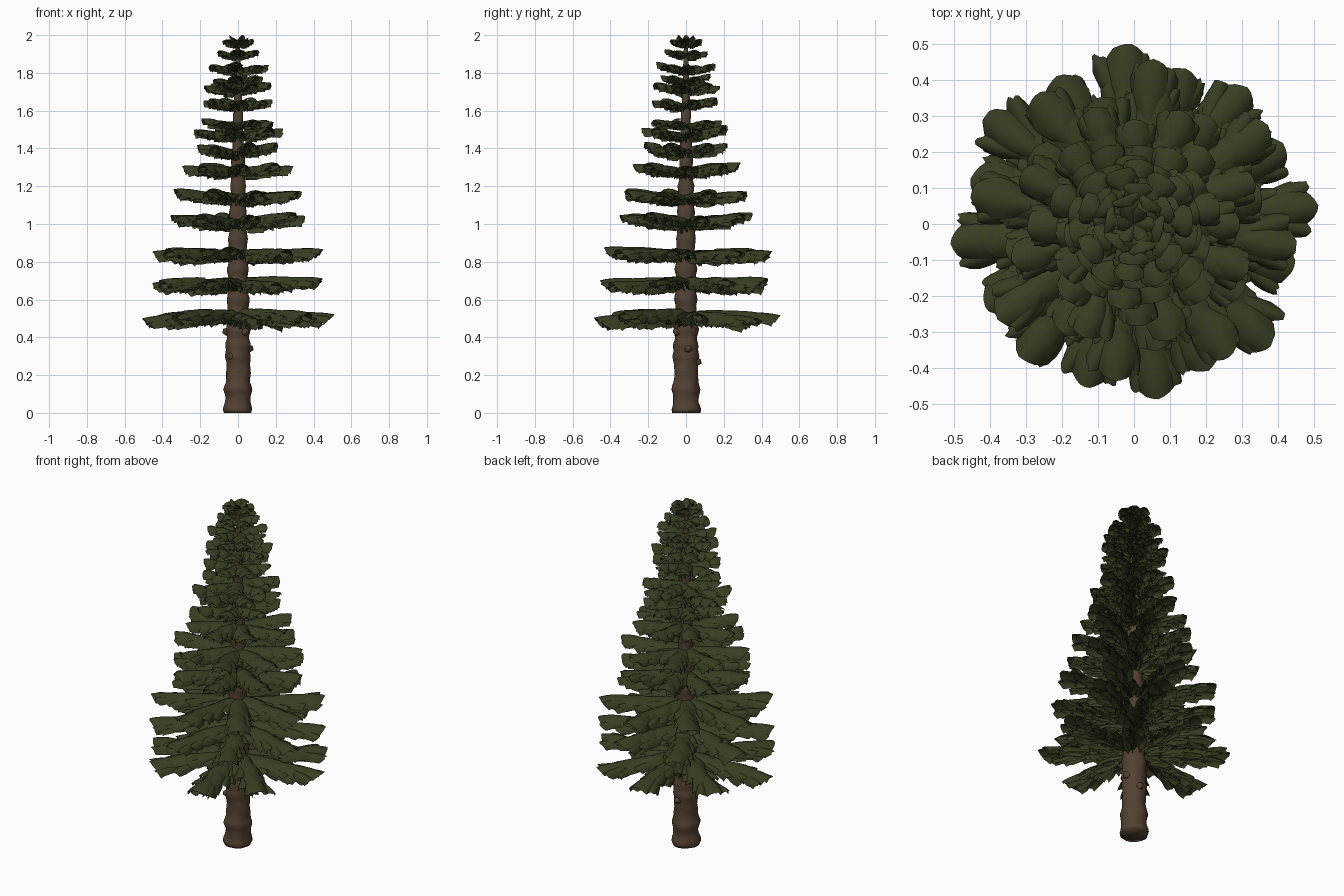
import bpy, bmesh, math, random
from mathutils import Matrix, Vector, noise

if "Cube" in bpy.data.objects:
    bpy.data.objects.remove(bpy.data.objects["Cube"])

random.seed(7)
rnd = random.uniform


def material(name, rgb):
    m = bpy.data.materials.new(name)
    m.diffuse_color = (*rgb, 1)
    m.use_nodes = True
    m.node_tree.nodes["Principled BSDF"].inputs["Base Color"].default_value = m.diffuse_color
    return m


GREEN = material("needle green", (0.039, 0.049, 0.016))
BARK = material("bark brown", (0.088, 0.054, 0.032))


def finish(bm, name, mat):
    me = bpy.data.meshes.new(name)
    bm.to_mesh(me)
    bm.free()
    me.materials.append(mat)
    ob = bpy.data.objects.new(name, me)
    bpy.context.collection.objects.link(ob)
    for p in me.polygons:
        p.use_smooth = True
    return ob


# Trunk: knobbly tapering lathe with ring swellings
def trunk():
    bm = bmesh.new()
    n, rows, rings = 24, 110, []
    for i in range(rows + 1):
        z = 1.95 * i / rows
        r = 0.069 - 0.024 * z if z < 1.0 else 0.045 - 0.036 * (z - 1.0)
        swell = 0.0
        for c in (0.02, 0.125, 0.30, 0.36, 0.44, 0.6, 0.76, 0.92, 1.06, 1.2, 1.34, 1.46, 1.58):
            swell += 0.13 * math.exp(-((z - c) / 0.022) ** 2)
        ring = []
        for k in range(n):
            a = math.tau * k / n
            p = Vector((math.cos(a), math.sin(a), z * 12))
            rr = r * (1 + swell + 0.10 * noise.noise(p * 1.6))
            ring.append(bm.verts.new((rr * math.cos(a), rr * math.sin(a), z)))
        rings.append(ring)
    for a, b in zip(rings, rings[1:]):
        for k in range(n):
            bm.faces.new((a[k], a[(k + 1) % n], b[(k + 1) % n], b[k]))
    bm.faces.new(rings[0][::-1])
    bm.faces.new(rings[-1])
    # short stubs of lost branches
    for a, z in ((1.4, 0.27), (-2.2, 0.3), (0.2, 0.34), (3.0, 0.43), (-0.9, 0.43)):
        m = (Matrix.Rotation(a, 4, 'Z') @ Matrix.Translation((0.06, 0, z))
             @ Matrix.Rotation(math.radians(80), 4, 'Y'))
        bmesh.ops.create_cone(bm, cap_ends=True, segments=8, radius1=0.03,
                              radius2=0.012, depth=0.04, matrix=m)
    finish(bm, "trunk", BARK)


# One needle pad: thin sheet arched across its width, blunt ragged tip
def pad(bm, m, length, width, drop, ragged=0.1):
    nu, nv = 5, 6
    grid = []
    for i in range(nu + 1):
        u = i / nu
        half = width / 2 * (0.45 + 0.55 * math.sin(min(1, u * 1.8) * math.pi / 2))
        half *= 1 - 0.15 * max(0, u - 0.6) / 0.4
        row = []
        for j in range(nv + 1):
            v = 2 * j / nv - 1
            x = u * length - 0.17 * length * v * v * u ** 3
            if i == nu:
                x -= rnd(0, ragged) * length
            y, z = v * half, -drop * v * v - 0.5 * drop * u ** 3
            if abs(v) > 0.99:
                z -= rnd(0, 0.4) * drop
                y *= rnd(0.92, 1.08)
            row.append(bm.verts.new(m @ Vector((x, y, z))))
        grid.append(row)
    for a, b in zip(grid, grid[1:]):
        for j in range(nv):
            bm.faces.new((a[j], b[j], b[j + 1], a[j + 1]))


def place(x, y, z, yaw, pitch, roll=0):
    return (Matrix.Translation((x, y, z)) @ Matrix.Rotation(yaw, 4, 'Z')
            @ Matrix.Rotation(-pitch, 4, 'Y') @ Matrix.Rotation(roll, 4, 'X'))


# One bough: overlapping centre pads, splayed side pads and flat under tufts
def bough(bm, base, R, thick):
    w = 0.07 + 0.10 * R
    step = 4 if R > 0.25 else 3
    for i in range(step):
        s = 0.63 * R * i / (step - 1)
        L = R - s if i == step - 1 else 0.40 * R
        pad(bm, base @ place(s, rnd(-.006, .006), thick * rnd(.28, .42), rnd(-.06, .06), rnd(0, .04)),
            L, w * rnd(0.92, 1.05), thick * 0.4, 0.03)
    for side in (-1, 1):
        for i in range(step):
            s = R * (0.12 + 0.52 * i / (step - 1))
            pad(bm, base @ place(s, side * w * 0.15, thick * rnd(-.05, .2), side * rnd(0.2, 0.42),
                                 rnd(-.08, .06), -side * 0.2),
                min(0.34 * R, 0.95 * (R - s)), w * 0.55, thick * 0.35)
    for i in range(step * 2 + 1):
        s = R * rnd(0.1, 0.64)
        side = rnd(-1, 1)
        pad(bm, base @ place(s, side * w * 0.25, thick * rnd(-.3, 0), side * 0.4, rnd(-.08, .1), rnd(-.3, .3)),
            0.28 * R, w * 0.42, thick * 0.3)


# Tiers: (height at trunk, radius, upward tilt, thickness, boughs, first angle)
TIERS = [(0.518, 0.515, -0.02, 0.072, 8, 6), (0.685, 0.475, 0.0, 0.068, 8, 28),
         (0.835, 0.465, 0.035, 0.065, 8, 36), (0.995, 0.37, 0.12, 0.062, 8, 12),
         (1.125, 0.36, 0.12, 0.058, 8, 20), (1.27, 0.30, 0.12, 0.055, 8, 0),
         (1.365, 0.235, 0.2, 0.052, 7, 30), (1.455, 0.25, 0.18, 0.048, 7, 8),
         (1.515, 0.20, 0.13, 0.036, 7, 40), (1.62, 0.19, 0.18, 0.042, 7, 15),
         (1.70, 0.19, 0.18, 0.040, 7, 35), (1.805, 0.17, 0.22, 0.034, 7, 5),
         (1.745, 0.14, 0.22, 0.032, 6, 22), (1.885, 0.12, 0.27, 0.032, 6, 25),
         (1.94, 0.09, 0.35, 0.028, 6, 50)]

trunk()
twigs = bmesh.new()
for t, (z, R, tilt, thick, n, first) in enumerate(TIERS):
    bm = bmesh.new()
    for k in range(n):
        ang = math.tau * k / n + math.radians(first) + rnd(-0.04, 0.04)
        r = R * rnd(0.95, 1.01) if k % 4 else R
        base = place(0, 0, z + rnd(-.01, .01), ang, tilt + rnd(-.03, .03))
        bough(bm, base, r, thick)
        # woody twig carrying the bough
        m = base @ Matrix.Translation((r * 0.3, 0, 0)) @ Matrix.Rotation(math.pi / 2, 4, 'Y')
        bmesh.ops.create_cone(twigs, cap_ends=True, segments=6, radius1=0.012 * (0.4 + R),
                              radius2=0.003, depth=r * 0.6, matrix=m)
    for v in bm.verts:
        v.co.z = min(v.co.z, 2.0)
    finish(bm, f"bough_tier_{t + 1}", GREEN)
finish(twigs, "twigs", BARK)

# Crown tuft at the very top
bm = bmesh.new()
for k in range(6):
    pad(bm, place(0, 0, 1.95, k * math.tau / 6, 0.6 + 0.25 * (k % 2)), 0.068, 0.04, 0.008)
top = max(v.co.z for v in bm.verts)
bmesh.ops.translate(bm, verts=bm.verts, vec=(0, 0, 2.0 - top))
finish(bm, "crown_tuft", GREEN)
